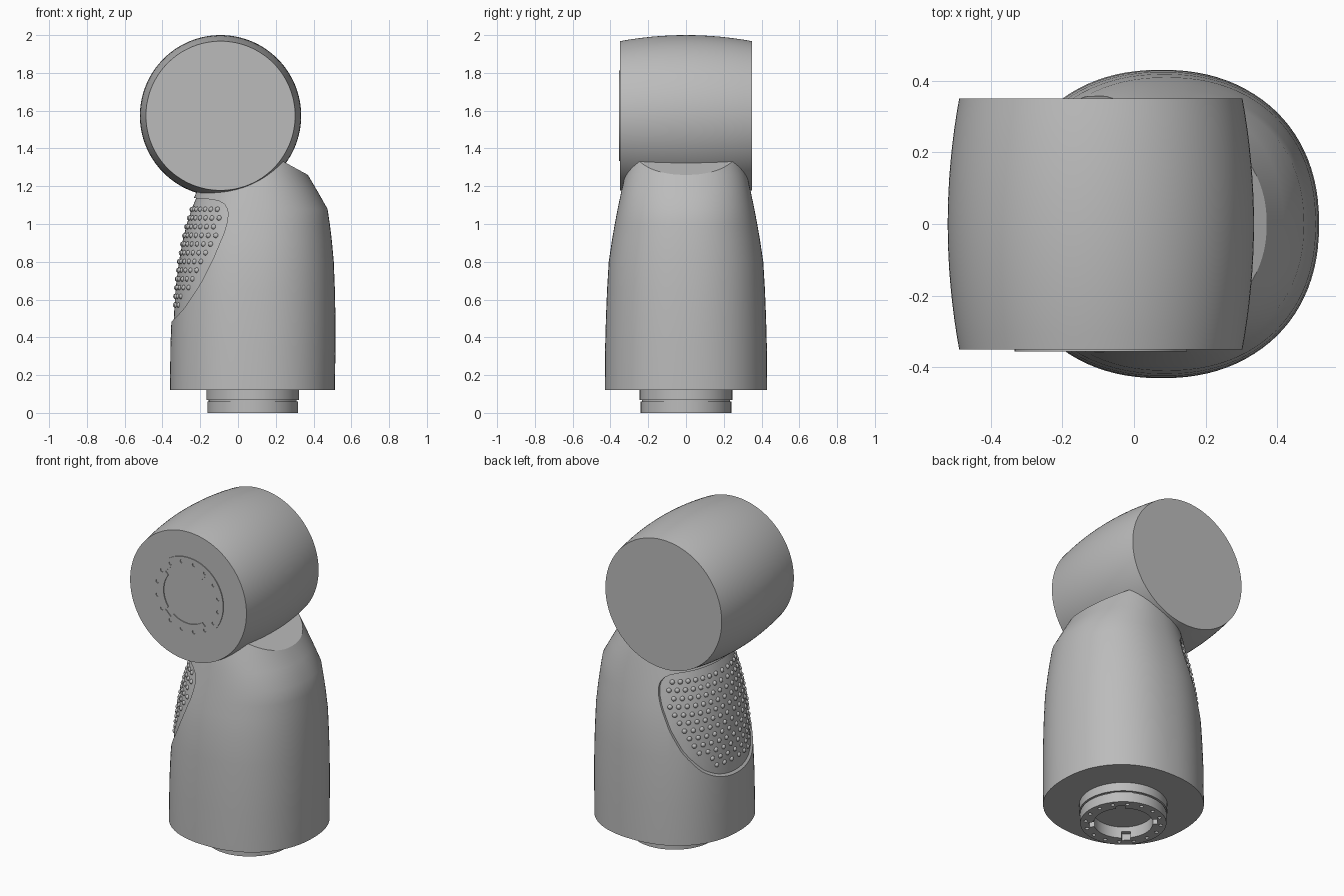
import bpy, bmesh, math
from mathutils import Vector, Matrix

old = bpy.data.objects.get("Cube")
if old:
    bpy.data.objects.remove(old, do_unlink=True)

grey = bpy.data.materials.new("plain grey")
grey.use_nodes = True
grey.diffuse_color = (0.5, 0.5, 0.5, 1)
grey.node_tree.nodes["Principled BSDF"].inputs["Base Color"].default_value = (0.5, 0.5, 0.5, 1)


def make(name, bm):
    bmesh.ops.recalc_face_normals(bm, faces=bm.faces)
    mesh = bpy.data.meshes.new(name)
    bm.to_mesh(mesh)
    bm.free()
    mesh.materials.append(grey)
    obj = bpy.data.objects.new(name, mesh)
    bpy.context.collection.objects.link(obj)
    return obj


def activate(obj):
    bpy.ops.object.select_all(action='DESELECT')
    obj.select_set(True)
    bpy.context.view_layer.objects.active = obj


def smooth(obj, angle=28):
    activate(obj)
    bpy.ops.object.shade_smooth_by_angle(angle=math.radians(angle))


def boolean(obj, cutter, operation):
    cutter.hide_render = True
    mod = obj.modifiers.new("cut", 'BOOLEAN')
    mod.object, mod.operation, mod.solver = cutter, operation, 'EXACT'
    activate(obj)
    bpy.ops.object.modifier_apply(modifier=mod.name)


def skin(rings):
    """Closed solid through a stack of rings of points."""
    bm = bmesh.new()
    loops = [[bm.verts.new(p) for p in ring] for ring in rings]
    n = len(loops[0])
    for a, b in zip(loops, loops[1:]):
        for i in range(n):
            bm.faces.new((a[i], a[(i + 1) % n], b[(i + 1) % n], b[i]))
    bm.faces.new(loops[0])
    bm.faces.new(loops[-1])
    return bm


def lathe(profile, sides=96):
    """Solid of revolution about z from (radius, z) pairs."""
    turn = [i * math.tau / sides for i in range(sides)]
    return skin([[(r * math.cos(t), r * math.sin(t), z) for t in turn] for r, z in profile])


def lerp(keys, z):
    for a, b in zip(keys, keys[1:]):
        if z <= b[0]:
            f = max(0, (z - a[0]) / (b[0] - a[0]))
            return [p + (q - p) * f for p, q in zip(a[1:], b[1:])]
    return keys[-1][1:]


# Body sections: height, right edge, left edge, half depth
SECTIONS = [
    (0.12, -0.36, 0.513, 0.43), (0.35, -0.358, 0.516, 0.428),
    (0.5, -0.352, 0.516, 0.424), (0.65, -0.343, 0.513, 0.418),
    (0.8, -0.325, 0.507, 0.409), (0.92, -0.303, 0.496, 0.391),
    (1.0, -0.283, 0.486, 0.377), (1.08, -0.257, 0.474, 0.362),
    (1.18, -0.216, 0.417, 0.341), (1.26, -0.185, 0.37, 0.322),
    (1.4, -0.13, 0.29, 0.28),
]


def body_point(z, t, inset=0.0):
    xl, xr, depth = lerp(SECTIONS, z)
    c, s = math.cos(t), math.sin(t)
    power = 2 / 2.2
    x = (xl + xr) / 2 + ((xr - xl) / 2 - inset) * math.copysign(abs(c) ** power, c)
    y = (depth - inset) * math.copysign(abs(s) ** power, s)
    return Vector((x, y, z))


def body_solid(name, inset):
    turn = [i * math.tau / 96 for i in range(96)]
    bm = skin([[body_point(s[0], t, inset) for t in turn] for s in SECTIONS])
    # Sloping shoulder that meets the head
    cut = bmesh.ops.bisect_plane(bm, geom=bm.verts[:] + bm.edges[:] + bm.faces[:],
                                 plane_co=(0.37, 0, 1.26), plane_no=(0.06, 0, 0.11),
                                 clear_outer=True)
    bmesh.ops.holes_fill(bm, edges=[e for e in cut["geom_cut"]
                                    if isinstance(e, bmesh.types.BMEdge)])
    return make(name, bm)


# Grip outline edge: height and x, swept through the depth
EDGE = [(0.475, -0.36), (0.52, -0.315), (0.56, -0.28), (0.69, -0.195), (0.82, -0.13),
        (0.95, -0.075), (1.0, -0.06), (1.05, -0.052), (1.08, -0.056),
        (1.105, -0.072), (1.122, -0.1), (1.13, -0.14), (1.138, -0.24)]
outline = [(-0.6, 0.47)] + [(x, z) for z, x in EDGE] + [(-0.6, 1.14)]


def grip_prism():
    return make("grip_cutter", skin([[(x, y, z) for x, z in outline] for y in (-0.6, 0.6)]))


body = body_solid("body", 0)
grip = body_solid("grip_panel", 0.012)
prism = grip_prism()
boolean(body, prism, 'DIFFERENCE')
boolean(grip, prism, 'INTERSECT')
bpy.data.objects.remove(prism, do_unlink=True)
smooth(body)
smooth(grip)

# Rows of small studs on the grip
bm = bmesh.new()
for row in range(13):
    z = 0.525 + row * 0.046
    for k in range(-14, 15):
        p = body_point(z, math.pi + (k + 0.5 * (row % 2)) * 0.135, 0.016)
        if p.x < lerp(EDGE, z)[0] - 0.035:
            bmesh.ops.create_icosphere(bm, subdivisions=2, radius=0.015,
                                       matrix=Matrix.Translation(p))
smooth(make("grip_studs", bm), 60)

# Barrel head lying along the depth
barrel = [(0.427 - 0.032 * (i / 8) ** 2, 0.35 * i / 8) for i in range(-8, 9)]
head = make("head", lathe(barrel, 128))
head.rotation_euler.x = math.radians(90)
head.location = (-0.0925, 0, 1.573)
smooth(head)

# Ring connector under the body, with a socket, notches and pin holes
connector = make("base_connector", lathe([(0.24, 0), (0.24, 0.06), (0.233, 0.06), (0.233, 0.067),
                                          (0.245, 0.067), (0.245, 0.13)]))
bm = lathe([(0.165, -0.02), (0.165, 0.07)], 64)
socket = make("socket_cutter", bm)
boolean(connector, socket, 'DIFFERENCE')
bpy.data.objects.remove(socket, do_unlink=True)
bm = bmesh.new()
for i in range(16):
    spin = Matrix.Rotation((i + 0.5) * math.tau / 16, 4, 'Z')
    bmesh.ops.create_cone(bm, cap_ends=True, segments=12, radius1=0.011, radius2=0.011,
                          depth=0.06, matrix=spin @ Matrix.Translation((0.21, 0, 0)))
for i in range(4):
    spin = Matrix.Rotation((i + 0.5) * math.tau / 4, 4, 'Z')
    size = Matrix.Diagonal((0.06, 0.05, 0.08, 1))
    bmesh.ops.create_cube(bm, size=1, matrix=spin @ Matrix.Translation((0.16, 0, 0)) @ size)
holes = make("hole_cutter", bm)
boolean(connector, holes, 'DIFFERENCE')
bpy.data.objects.remove(holes, do_unlink=True)
smooth(connector)
connector.location = (0.078, 0, 0)

# The same connector sunk into the front of the head
front = connector.copy()
front.name = "head_connector"
front.rotation_euler.x = math.radians(-90)
front.location = (-0.0925, -0.355, 1.573)
bpy.context.collection.objects.link(front)
